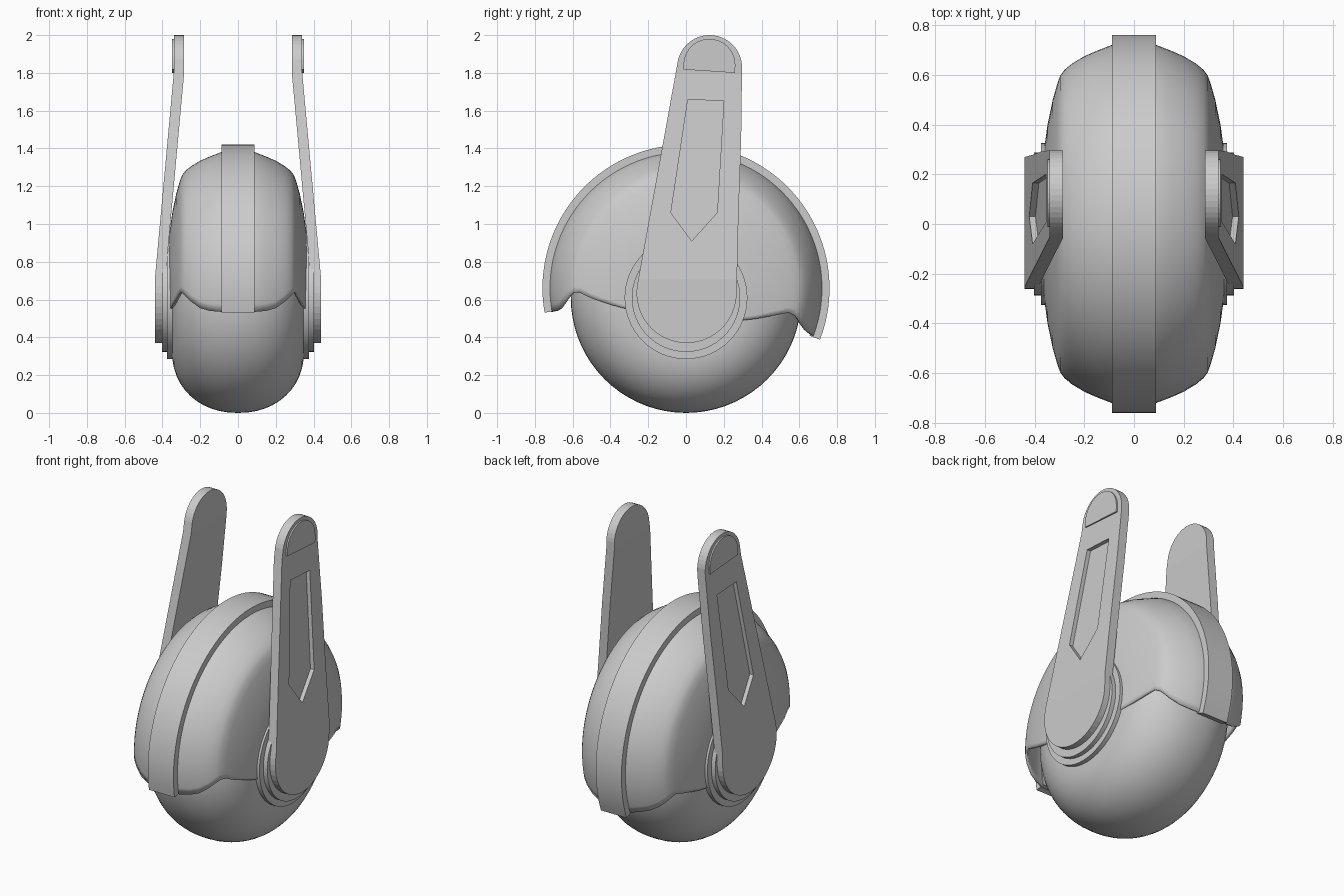
import bpy, bmesh
from math import sin, cos, radians, pi

if "Cube" in bpy.data.objects:
    bpy.data.objects.remove(bpy.data.objects["Cube"])

WHEEL_Z, FENDER_Z = 0.61, 0.66


def make(name, bm, mirror=False, smooth=None):
    mesh = bpy.data.meshes.new(name)
    bm.to_mesh(mesh)
    bm.free()
    ob = bpy.data.objects.new(name, mesh)
    bpy.context.collection.objects.link(ob)
    if smooth:
        bpy.ops.object.select_all(action='DESELECT')
        ob.select_set(True)
        bpy.context.view_layer.objects.active = ob
        bpy.ops.object.shade_smooth_by_angle(angle=radians(smooth))
    if mirror:
        m = ob.modifiers.new("Mirror", 'MIRROR')
        m.use_clip = True
    return ob


def sweep(rows, cz, n, closed_profile=False):
    """Sweep rows (x, r, front drop, rear drop in degrees) around the x axis."""
    bm = bmesh.new()
    grid = []
    for x, r, a, b in rows:
        ts = [radians(-a + (180 + a + b) * i / n) for i in range(n + 1)]
        grid.append([bm.verts.new((x, -r * cos(t), cz + r * sin(t))) for t in ts])
    pairs = list(zip(grid, grid[1:]))
    if closed_profile:
        pairs.append((grid[-1], grid[0]))
        for i in (0, -1):
            bm.faces.new([g[i] for g in grid])
    for p, q in pairs:
        for i in range(n):
            bm.faces.new((p[i], q[i], q[i + 1], p[i + 1]))
    return bm


def prism(outline, x0, x1):
    """Extrude a (y, z) outline from x0 to x1."""
    bm = bmesh.new()
    f = bm.faces.new([bm.verts.new((x0, y, z)) for y, z in outline])
    new = bmesh.ops.extrude_face_region(bm, geom=[f])['geom']
    for v in new:
        if isinstance(v, bmesh.types.BMVert):
            v.co.x = x1
    bmesh.ops.recalc_face_normals(bm, faces=bm.faces)
    return bm


def arc(cy, cz, r, a0, a1, n):
    return [(cy + r * cos(radians(a0 + (a1 - a0) * i / n)),
             cz + r * sin(radians(a0 + (a1 - a0) * i / n))) for i in range(n + 1)]


def lean(z):
    """Outer x of the fork arm at height z."""
    t = min(max((z - 0.71) / (1.8 - 0.71), 0), 1)
    return 0.44 - 0.10 * t


def lean_mesh(bm):
    for v in bm.verts:
        v.co.x += lean(v.co.z)


# Wheel: rounded tyre with flat sides
tyre = [(-0.35, 0.001)]
for i in range(25):
    a = pi * i / 24
    c, s = cos(a), sin(a)
    tyre.append((-0.35 * (1 if c > 0 else -1) * abs(c) ** 0.93, 0.28 + 0.33 * max(s, 0) ** 0.93))
tyre.append((0.35, 0.001))
bm = sweep([(x, r, 90, 90) for x, r in tyre], WHEEL_Z, 72)
bmesh.ops.remove_doubles(bm, verts=bm.verts, dist=0.0001)
bmesh.ops.recalc_face_normals(bm, faces=bm.faces)
make("wheel", bm, smooth=40)

# Fender shell: half profile with a curved lower edge
shell = [(0, .725, 10, 21), (.09, .72, 10, 20.5), (.15, .697, 9.9, 20),
         (.20, .675, 9, 19.3), (.25, .645, 6.2, 17.5), (.28, .62, 3.7, 15.6),
         (.297, .597, 2.2, 14.2), (.31, .56, 2.6, 13.3), (.327, .50, 6.3, 16.5),
         (.348, .40, 13, 24), (.362, .30, 23.6, 36), (.365, .20, 44, 60)]
bm = sweep(shell, FENDER_Z, 64)
bm.normal_update()
if max(bm.faces, key=lambda f: f.calc_center_median().z).normal.z < 0:
    bmesh.ops.reverse_faces(bm, faces=bm.faces)
fender = make("fender", bm, mirror=True, smooth=40)
sol = fender.modifiers.new("Thickness", 'SOLIDIFY')
sol.thickness, sol.offset = 0.015, -1

# Raised band along the middle of the fender
band = [(x, r, 9.8, 21) for x, r in ((-.088, .70), (-.088, .76), (.088, .76), (.088, .70))]
bm = sweep(band, FENDER_Z, 64, closed_profile=True)
bmesh.ops.recalc_face_normals(bm, faces=bm.faces)
make("fender_band", bm, smooth=30)

# Stepped hub rings
for name, r, x0, x1 in (("hub_ring_outer", .325, .33, .375), ("hub_ring_inner", .287, .33, .402)):
    make(name, prism(arc(0, WHEEL_Z, r, 0, 354.375, 63), x0, x1), mirror=True, smooth=30)

# Fork arms: tapered plate bent at two heights
outline = arc(0.003, 0.635, 0.265, 172, 360, 24) + [(0.278, 1.05), (0.292, 1.45)]
outline += arc(0.125, 1.828, 0.172, -4, 174, 22)
bm = prism(outline, -0.055, 0)
for z in (0.71, 1.8):
    bmesh.ops.bisect_plane(bm, geom=bm.verts[:] + bm.edges[:] + bm.faces[:],
                           plane_co=(0, 0, z), plane_no=(0, 0, 1))
lean_mesh(bm)
arm = make("fork_arm", bm)

# Recessed slot cut into each arm
slot = [(.01, 1.66), (.20, 1.65), (.165, 1.06), (.03, .91), (-.08, 1.06)]
bm = prism(slot, -0.025, 0.05)
lean_mesh(bm)
cutter = make("slot_cutter", bm)
cutter.hide_render = True
cutter.hide_set(True)
cut = arm.modifiers.new("Slot", 'BOOLEAN')
cut.object, cut.operation, cut.solver = cutter, 'DIFFERENCE', 'EXACT'
arm.modifiers.new("Mirror", 'MIRROR')

# Raised half-round pads at the arm tips
pad = [(-.012, 1.818), (.26, 1.80)] + arc(.124, 1.843, .137, 0, 180, 20)
make("arm_tip_pad", prism(pad, .33, .349), mirror=True)
